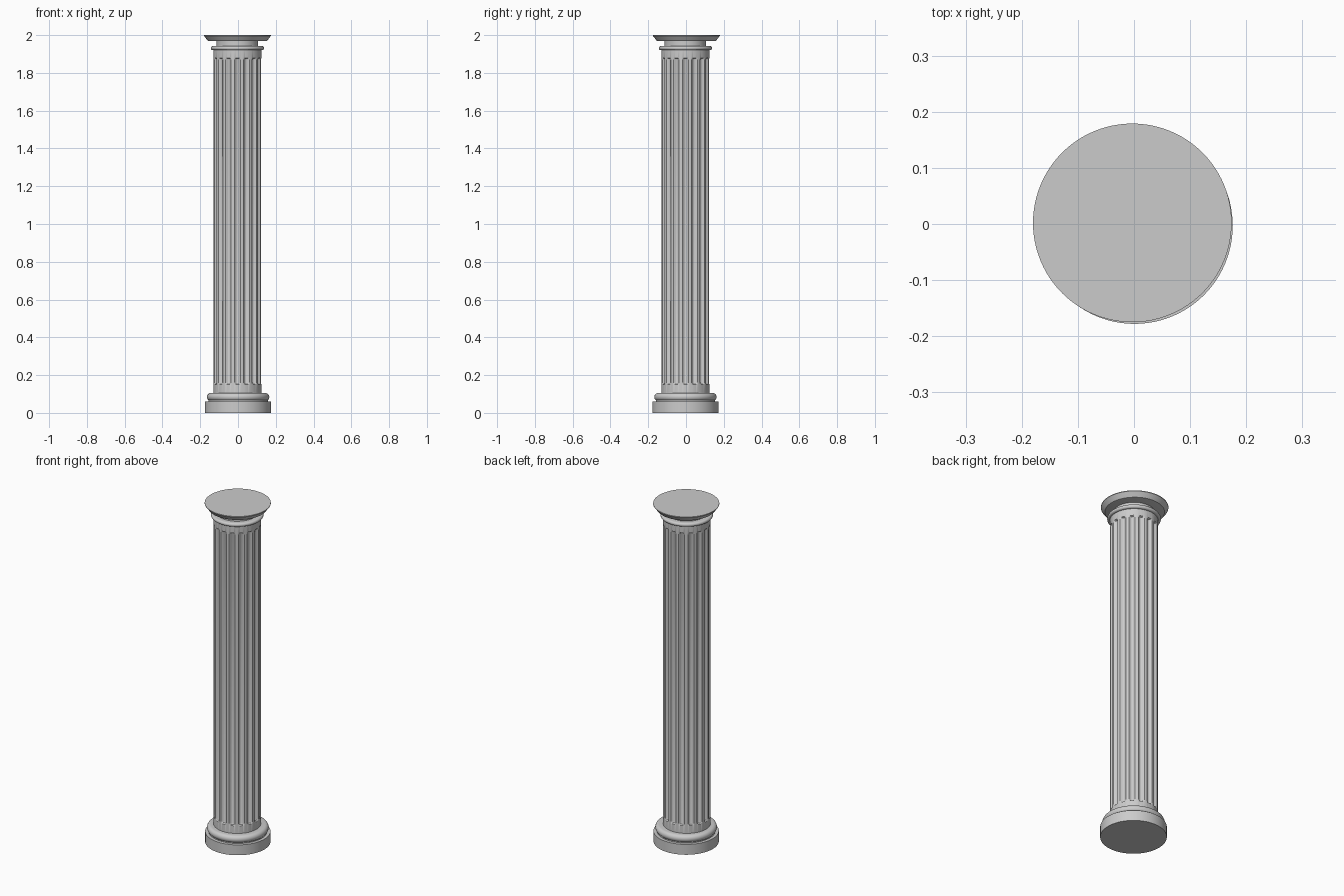
import bpy, bmesh
from math import sin, cos, pi, radians

if "Cube" in bpy.data.objects:
    bpy.data.objects.remove(bpy.data.objects["Cube"])

stone = bpy.data.materials.new("pale_grey_stone")
stone.use_nodes = True
GREY = (0.6, 0.6, 0.6, 1)
stone.diffuse_color = GREY
stone.node_tree.nodes["Principled BSDF"].inputs["Base Color"].default_value = GREY


def stack_rings(name, profile, centre, segments=96, depth=lambda i: 0):
    """Join rings given as (radius, height, groove amount) into a closed solid."""
    bm = bmesh.new()
    rings = []
    for radius, z, groove in profile:
        ring = []
        for i in range(segments):
            a = 2 * pi * i / segments - pi / 2
            r = radius - groove * depth(i)
            ring.append(bm.verts.new((centre[0] + r * cos(a), centre[1] + r * sin(a), z)))
        rings.append(ring)
    for low, high in zip(rings, rings[1:]):
        for i in range(segments):
            j = (i + 1) % segments
            bm.faces.new((low[i], low[j], high[j], high[i]))
    bm.faces.new(rings[0][::-1])
    bm.faces.new(rings[-1])
    mesh = bpy.data.meshes.new(name)
    bm.to_mesh(mesh)
    bm.free()
    mesh.materials.append(stone)
    obj = bpy.data.objects.new(name, mesh)
    bpy.context.collection.objects.link(obj)
    bpy.ops.object.select_all(action="DESELECT")
    obj.select_set(True)
    bpy.context.view_layer.objects.active = obj
    bpy.ops.object.shade_smooth_by_angle(angle=radians(35))


def lathe(name, points, centre):
    stack_rings(name, [(r, z, 0) for r, z in points], centre)


def roll(radius, bulge, z, half_height, steps=10):
    """Rounded moulding profile."""
    angles = [-pi / 2 + pi * k / steps for k in range(steps + 1)]
    return [(radius + bulge * cos(a), z + half_height * sin(a)) for a in angles]


BASE = (0.001, -0.003)
SHAFT = (-0.003, -0.003)
CAP = (-0.003, 0.002)

# Base
lathe("plinth", [(0.175, 0), (0.175, 0.061)], BASE)
lathe("base_step", [(0.157, 0.055), (0.157, 0.072)], BASE)
lathe("base_roll", roll(0.145, 0.02, 0.084, 0.021), BASE)

# Fluted shaft
FLUTES, STEPS = 16, 12


def flute_depth(i):
    # Round channel across the middle of every repeat
    t = ((i + STEPS // 2) % STEPS - STEPS / 2) / (STEPS * 0.26)
    return max(0, 1 - t * t) ** 0.5


R, D = 0.127, 0.013
stack_rings("fluted_shaft", [(R, 0.09, 0), (R, 0.15, 0), (R, 0.154, D * 0.7), (R, 0.162, D),
                             (R, 1.868, D), (R, 1.876, D * 0.7), (R, 1.88, 0), (R, 1.925, 0)],
            SHAFT, FLUTES * STEPS, flute_depth)

# Capital
lathe("collar_roll", roll(0.13, 0.011, 1.931, 0.011), SHAFT)
lathe("neck", [(0.11, 1.935), (0.11, 1.972)], SHAFT)
lathe("capital_slab", [(0.15, 1.968), (0.157, 1.97), (0.177, 1.996), (0.177, 2.0)], CAP)
